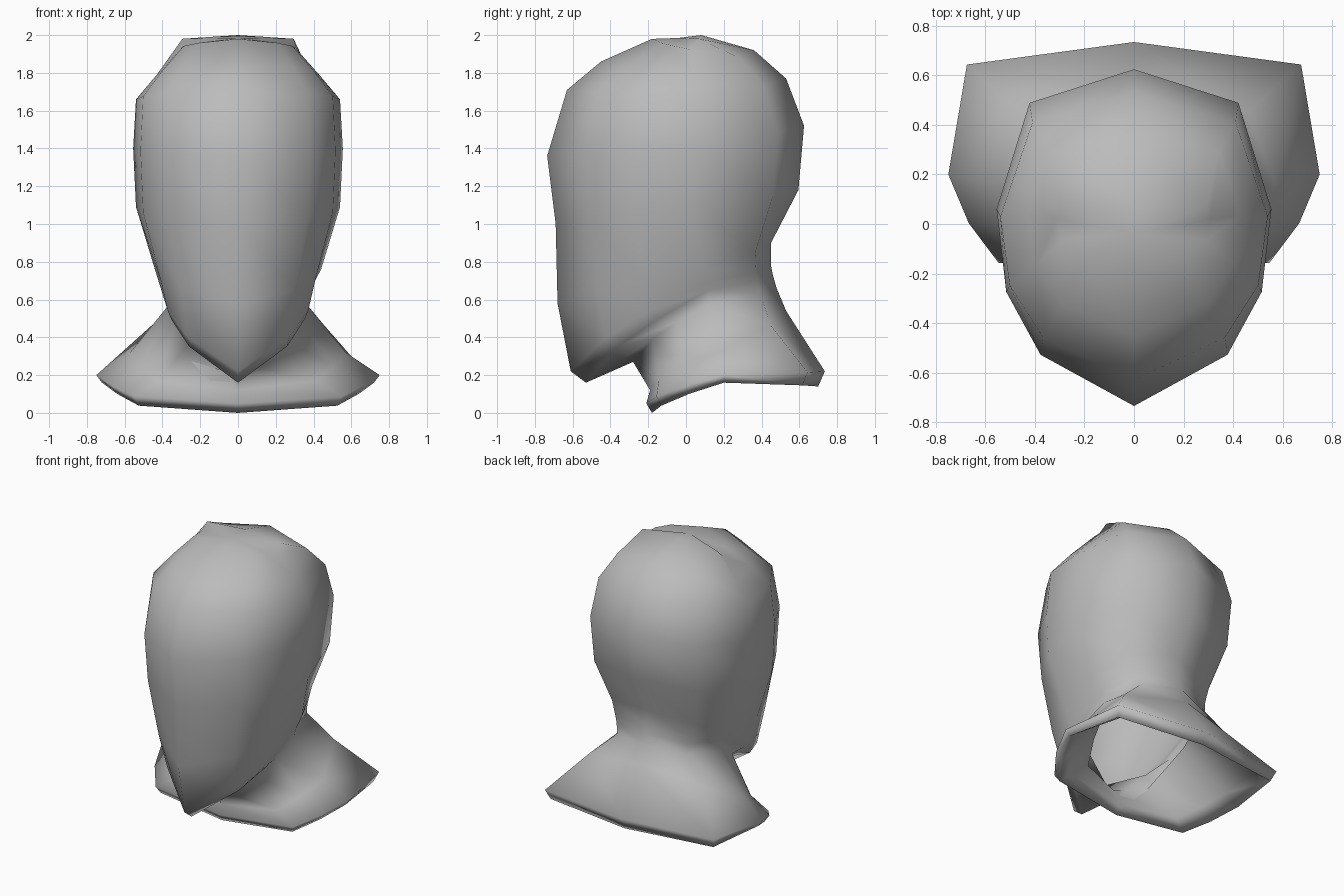
import bpy
import bmesh
from mathutils import Vector

default_cube = bpy.data.objects.get("Cube")
if default_cube:
    bpy.data.objects.remove(default_cube, do_unlink=True)


def make_material(name, colour):
    material = bpy.data.materials.new(name)
    material.use_nodes = True
    material.diffuse_color = colour
    material.node_tree.nodes["Principled BSDF"].inputs["Base Color"].default_value = colour
    return material


# Each ring: front (y, z), side (x, y, z), back (y, z), back corner fullness
HEAD = [
    ((-.18, 1.98), (.31, .02, 1.925), (.08, 2.0), .95),
    ((-.45, 1.86), (.43, .04, 1.79), (.36, 1.92), .8),
    ((-.63, 1.71), (.54, .03, 1.66), (.53, 1.77), .76),
    ((-.735, 1.36), (.555, .06, 1.4), (.625, 1.52), .76),
    ((-.69, 1.0), (.54, .03, 1.09), (.595, 1.18), .76),
    ((-.68, .58), (.44, .1, .76), (.45, .9), .76),
    ((-.61, .22), (.4, .12, .69), (.45, .78), .76),
    ((-.53, .16), (.38, .12, .65), (.46, .73), .76),
    ((-.28, .27), (.36, .12, .58), (.48, .66), .76),
]
COLLAR = [
    ((-.19, .12), (.57, .16, .32), (.53, .54), .8),
    ((-.21, .05), (.75, .2, .2), (.735, .22), .9),
    ((-.18, 0), (.72, .2, .16), (.7, .14), .9),
    ((-.15, .07), (.62, .2, .23), (.63, .2), .9),
    ((-.21, .2), (.34, .1, .51), (.44, .62), .76),
]

# Front corners as (across, along) pairs: round head, squarer collar
HEAD_CORNERS = ((.68, .26), (.93, .58))
COLLAR_CORNERS = ((.73, .13), (.89, .52))


def blend(centre, side, across, along):
    """Point between a centre line point and a side point of one ring."""
    rise = along ** .7
    return Vector((side.x * across,
                   centre.y + (side.y - centre.y) * along,
                   centre.z + (side.z - centre.z) * rise))


def ring_points(section, corners):
    """Ten points round the ring, mirrored across the middle."""
    front, side, back, fullness = section
    front, side, back = Vector((0, *front)), Vector(side), Vector((0, *back))
    half = [blend(front, side, across, along) for across, along in corners]
    squareness = (fullness - .76) / 2
    half += [side, blend(back, side, fullness, .24 - squareness)]
    mirrored = [Vector((-p.x, p.y, p.z)) for p in reversed(half)]
    return [front, *half, back, *mirrored]


def loft(name, outlines, crown, material):
    """Skin a shell through the rings, closed at the crown and open below."""
    bm = bmesh.new()
    rings = [[bm.verts.new(p) for p in outline] for outline in outlines]
    count = len(rings[0])
    for upper, lower in zip(rings, rings[1:]):
        for i in range(count):
            j = (i + 1) % count
            bm.faces.new((upper[i], upper[j], lower[j], lower[i]))

    # Crown fan
    pole = bm.verts.new(crown)
    for i in range(count):
        bm.faces.new((pole, rings[0][(i + 1) % count], rings[0][i]))

    bmesh.ops.recalc_face_normals(bm, faces=bm.faces)
    mesh = bpy.data.meshes.new(name)
    bm.to_mesh(mesh)
    bm.free()
    mesh.materials.append(material)
    mesh.shade_smooth()
    obj = bpy.data.objects.new(name, mesh)
    bpy.context.collection.objects.link(obj)
    return obj


# Hollow hood: head and jaw, then the flared collar folding back to the neck
grey = make_material("plain grey", (.5, .5, .5, 1))
outlines = [ring_points(section, HEAD_CORNERS) for section in HEAD]
outlines += [ring_points(section, COLLAR_CORNERS) for section in COLLAR]
loft("hooded_head", outlines, (0, -.04, 1.985), grey)
